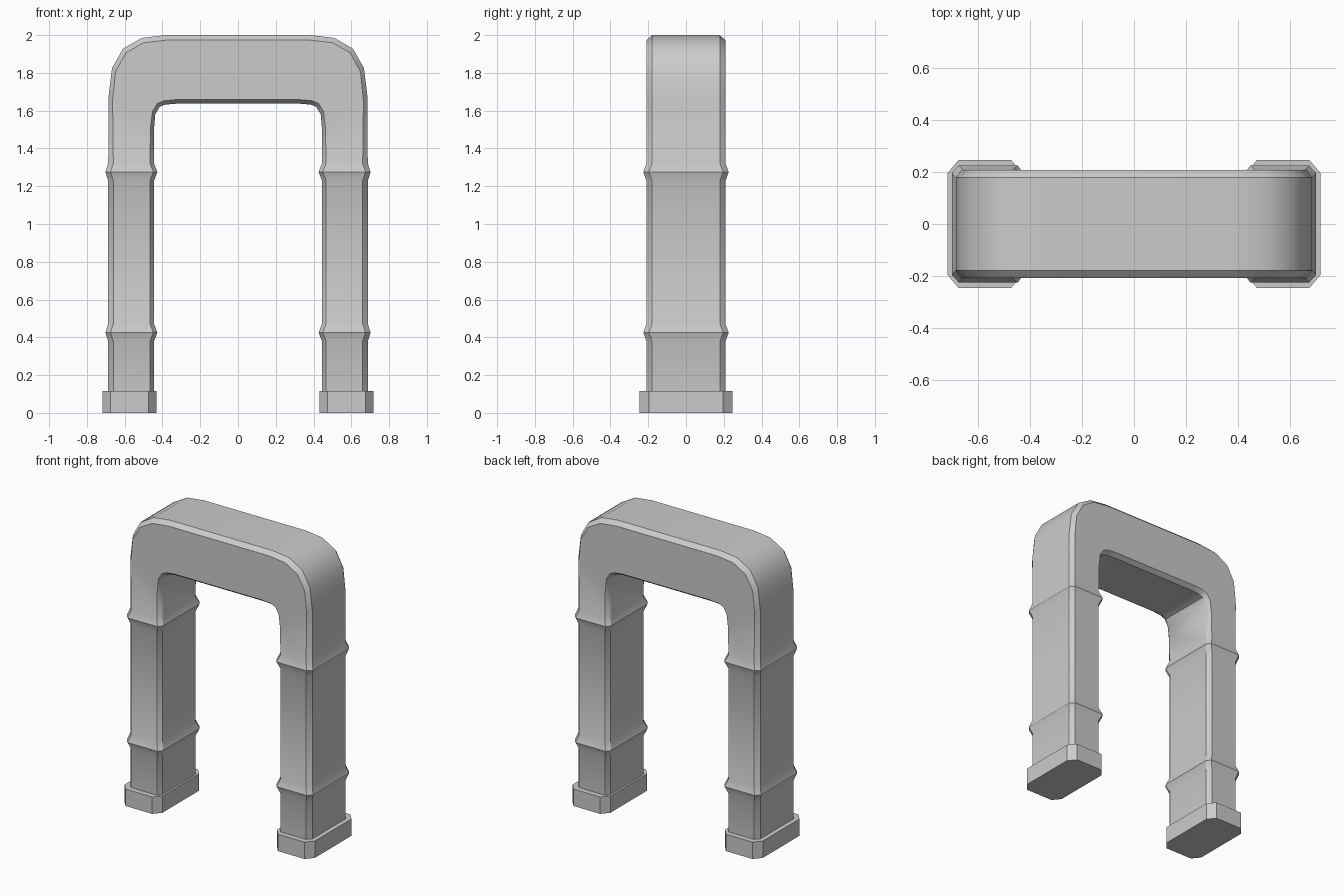
import bpy, bmesh
from mathutils import Vector

if "Cube" in bpy.data.objects:
    bpy.data.objects.remove(bpy.data.objects["Cube"])


def finish(bm, name):
    bmesh.ops.recalc_face_normals(bm, faces=bm.faces)
    me = bpy.data.meshes.new(name)
    bm.to_mesh(me)
    bm.free()
    ob = bpy.data.objects.new(name, me)
    bpy.context.collection.objects.link(ob)
    return ob


def loft(name, rings):
    """Skin a list of equal-length rings and cap both ends."""
    bm = bmesh.new()
    loops = [[bm.verts.new(p) for p in r] for r in rings]
    n = len(loops[0])
    for a, b in zip(loops, loops[1:]):
        for i in range(n):
            j = (i + 1) % n
            bm.faces.new((a[i], a[j], b[j], b[i]))
    bm.faces.new(loops[0])
    bm.faces.new(loops[-1])
    return finish(bm, name)


def ring(outer, inner, hy, c=0.027, cy=0.03):
    """Chamfered rectangle spanning outer to inner edge of the arch."""
    o = Vector((outer[0], 0, outer[1]))
    i = Vector((inner[0], 0, inner[1]))
    d = (i - o).normalized()
    y = Vector((0, 1, 0))
    k = hy - cy
    return [o - y * k, o + d * c - y * hy, i - d * c * 0.8 - y * hy, i - y * k,
            i + y * k, i - d * c * 0.8 + y * hy, o + d * c + y * hy, o + y * k]


# Leg and shoulder stations: outer point, inner point, half depth
stations = [((0.687, 0.05), (0.445, 0.05), 0.209)]
for z in (0.425, 1.275):  # raised bands around the leg
    stations += [((0.687, z - 0.047), (0.445, z - 0.047), 0.209),
                 ((0.702, z), (0.427, z), 0.226),
                 ((0.687, z + 0.047), (0.445, z + 0.047), 0.209)]
stations += [((0.686, 1.67), (0.445, 1.50), 0.209),
             ((0.667, 1.825), (0.438, 1.58), 0.209),
             ((0.609, 1.928), (0.415, 1.62), 0.209),
             ((0.51, 1.985), (0.385, 1.632), 0.209),
             ((0.385, 2.0), (0.325, 1.637), 0.209)]

# Arch: right half followed by the mirrored left half
half = [ring(*s) for s in stations]
mirrored = [[Vector((-p.x, p.y, p.z)) for p in r] for r in reversed(half)]
arch = loft("arch_frame", half + mirrored)

bpy.context.view_layer.objects.active = arch
arch.select_set(True)
bpy.ops.object.shade_smooth_by_angle(angle=0.55)

# Feet: octagonal blocks under each leg
for side, label in ((-1, "left"), (1, "right")):
    cx, hx, hy, cxm, cym = side * 0.575, 0.143, 0.247, 0.042, 0.05
    outline = [(hx, hy - cym), (hx - cxm, hy), (cxm - hx, hy), (-hx, hy - cym),
               (-hx, cym - hy), (cxm - hx, -hy), (hx - cxm, -hy), (hx, cym - hy)]
    loft(label + "_foot", [[(cx + x, y, z) for x, y in outline] for z in (0, 0.115)])
